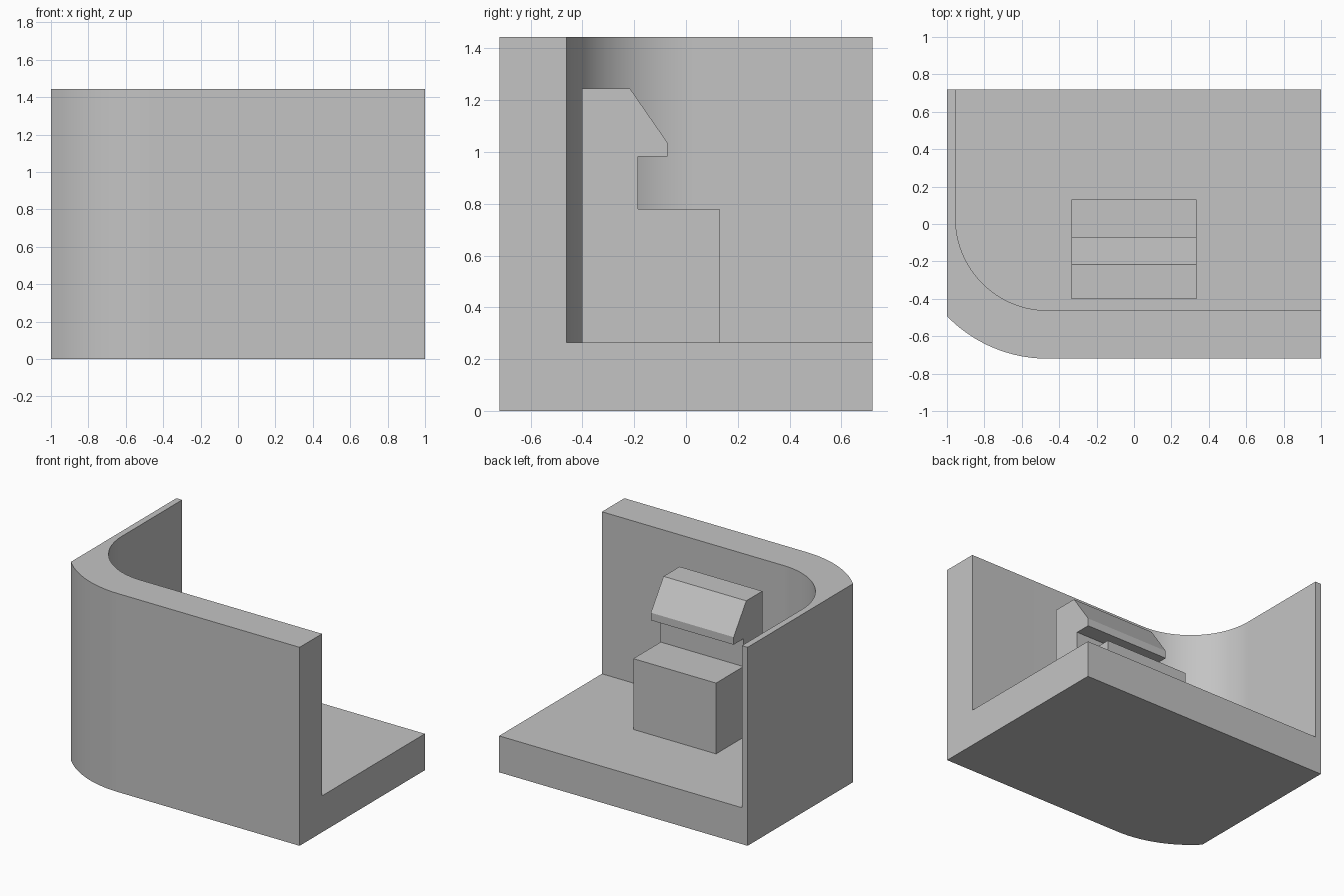
import bpy
import bmesh
from math import cos, sin, pi, acos, radians
from mathutils import Vector

if "Cube" in bpy.data.objects:
    bpy.data.objects.remove(bpy.data.objects["Cube"])

# Overall sizes
HALF_X, HALF_Y, HEIGHT, FLOOR = 1.0, 0.72, 1.444, 0.265
CX, CY, R_IN, R_OUT = -0.462, 0.03, 0.492, 0.75

grey = bpy.data.materials.new("plain grey")
grey.use_nodes = True
grey.diffuse_color = (0.55, 0.55, 0.55, 1)
grey.node_tree.nodes["Principled BSDF"].inputs["Base Color"].default_value = (0.55, 0.55, 0.55, 1)


def prism(name, points, direction):
    """Extrude a closed outline into a solid."""
    bm = bmesh.new()
    face = bm.faces.new([bm.verts.new(p) for p in points])
    out = bmesh.ops.extrude_face_region(bm, geom=[face])
    verts = [v for v in out["geom"] if isinstance(v, bmesh.types.BMVert)]
    bmesh.ops.translate(bm, vec=Vector(direction), verts=verts)
    bmesh.ops.recalc_face_normals(bm, faces=bm.faces)
    mesh = bpy.data.meshes.new(name)
    bm.to_mesh(mesh)
    bm.free()
    mesh.materials.append(grey)
    obj = bpy.data.objects.new(name, mesh)
    bpy.context.collection.objects.link(obj)
    return obj


def arc(radius, start, end, z, steps=32):
    angles = [start + (end - start) * i / steps for i in range(steps + 1)]
    return [(CX + radius * cos(a), CY + radius * sin(a), z) for a in angles]


# Solid block with one rounded corner, clipped by the flat side
clip = 2 * pi - acos((-HALF_X - CX) / R_OUT)
outer = [(HALF_X, -HALF_Y, 0), (HALF_X, HALF_Y, 0), (-HALF_X, HALF_Y, 0)]
outer += arc(R_OUT, clip, 1.5 * pi, 0)
body = prism("floor_and_curved_wall", outer, (0, 0, HEIGHT))

# Hollow out the room above the floor
inner = [(1.5, CY - R_IN, FLOOR), (1.5, 1.2, FLOOR), (CX - R_IN, 1.2, FLOOR)]
inner += arc(R_IN, pi, 1.5 * pi, FLOOR)
cutter = prism("room_cutter", inner, (0, 0, 2))
cutter.hide_render = True
cut = body.modifiers.new("room", "BOOLEAN")
cut.operation = "DIFFERENCE"
cut.solver = "EXACT"
cut.object = cutter
bpy.context.view_layer.objects.active = body
bpy.ops.object.modifier_apply(modifier=cut.name)
bpy.data.objects.remove(cutter)

# Smooth curved walls with sharp edges
bpy.ops.object.select_all(action="DESELECT")
body.select_set(True)
bpy.ops.object.shade_smooth_by_angle(angle=radians(25))

# Stepped block with a sloped overhanging hood
profile = [(-0.402, FLOOR), (0.13, FLOOR), (0.13, 0.78), (-0.185, 0.78),
           (-0.185, 0.982), (-0.072, 0.982), (-0.072, 1.037),
           (-0.217, 1.246), (-0.402, 1.246)]
prism("hooded_block", [(-0.333, y, z) for y, z in profile], (0.666, 0, 0))
